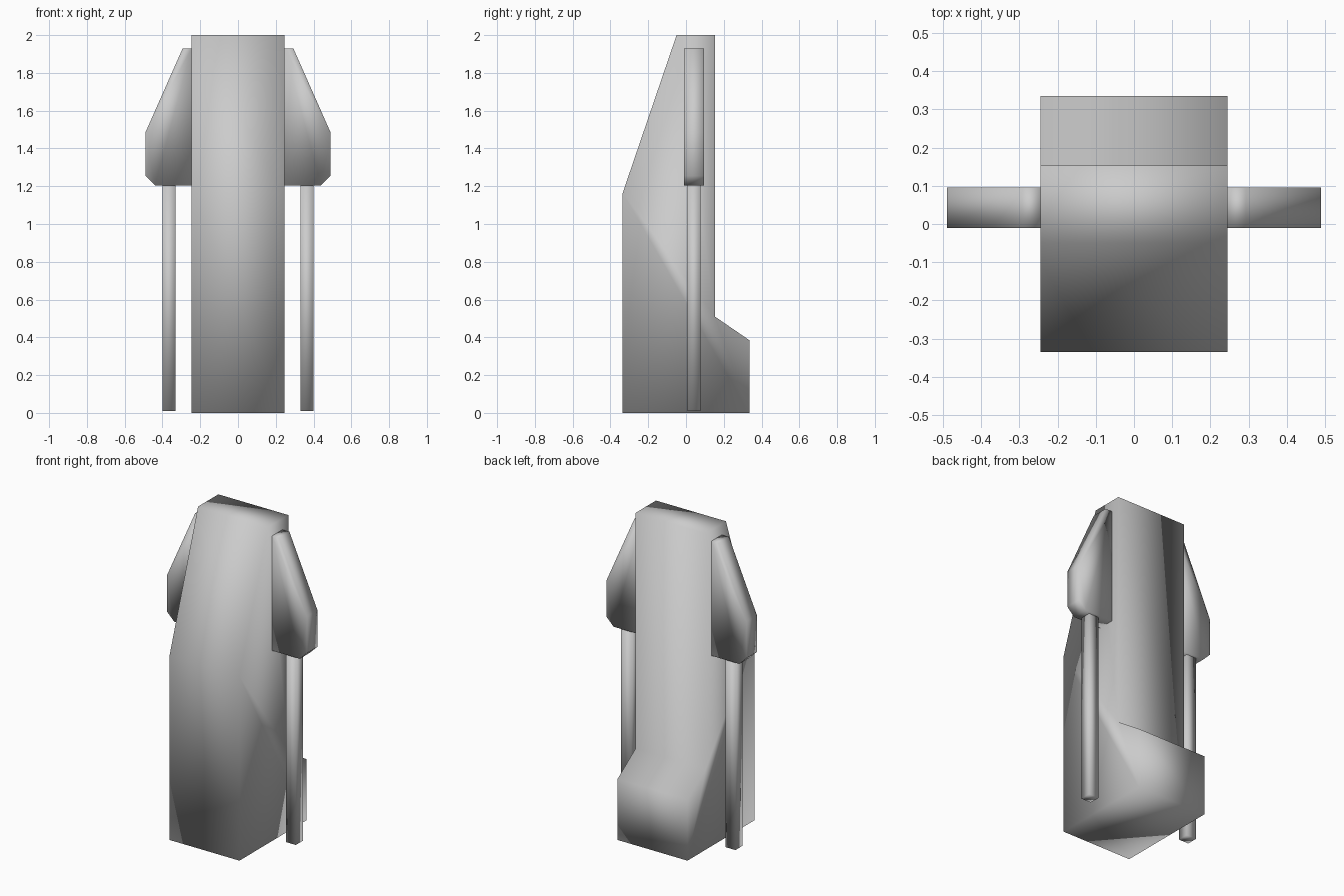
import bpy, bmesh
from mathutils import Vector

if "Cube" in bpy.data.objects:
    bpy.data.objects.remove(bpy.data.objects["Cube"])


def prism(name, points, offset):
    """Extrude a closed outline along the offset vector."""
    bm = bmesh.new()
    face = bm.faces.new([bm.verts.new(p) for p in points])
    ext = bmesh.ops.extrude_face_region(bm, geom=[face])
    verts = [v for v in ext["geom"] if isinstance(v, bmesh.types.BMVert)]
    bmesh.ops.translate(bm, verts=verts, vec=Vector(offset))
    bmesh.ops.recalc_face_normals(bm, faces=bm.faces)
    for f in bm.faces:
        f.smooth = True
    mesh = bpy.data.meshes.new(name)
    bm.to_mesh(mesh)
    bm.free()
    obj = bpy.data.objects.new(name, mesh)
    bpy.context.collection.objects.link(obj)
    return obj


# Main body: side outline (y, z) with sloped front and rear foot
W = 0.245
side = [(-0.335, 0), (0.335, 0), (0.335, 0.385), (0.153, 0.51),
        (0.153, 2), (-0.05, 2), (-0.335, 1.165)]
prism("body", [(-W, y, z) for y, z in side], (2 * W, 0, 0))

# Side panels and the slim posts beneath them: front outlines (x, z)
panel = [(W, 1.205), (0.44, 1.205), (0.49, 1.255), (0.49, 1.485),
         (0.293, 1.93), (W, 1.93)]
post = [(0.33, 0.01), (0.40, 0.01), (0.40, 1.205), (0.33, 1.205)]
for label, s in (("right", 1), ("left", -1)):
    prism(label + "_side_panel", [(s * x, -0.01, z) for x, z in panel], (0, 0.105, 0))
    prism(label + "_post", [(s * x, 0.007, z) for x, z in post], (0, 0.07, 0))
